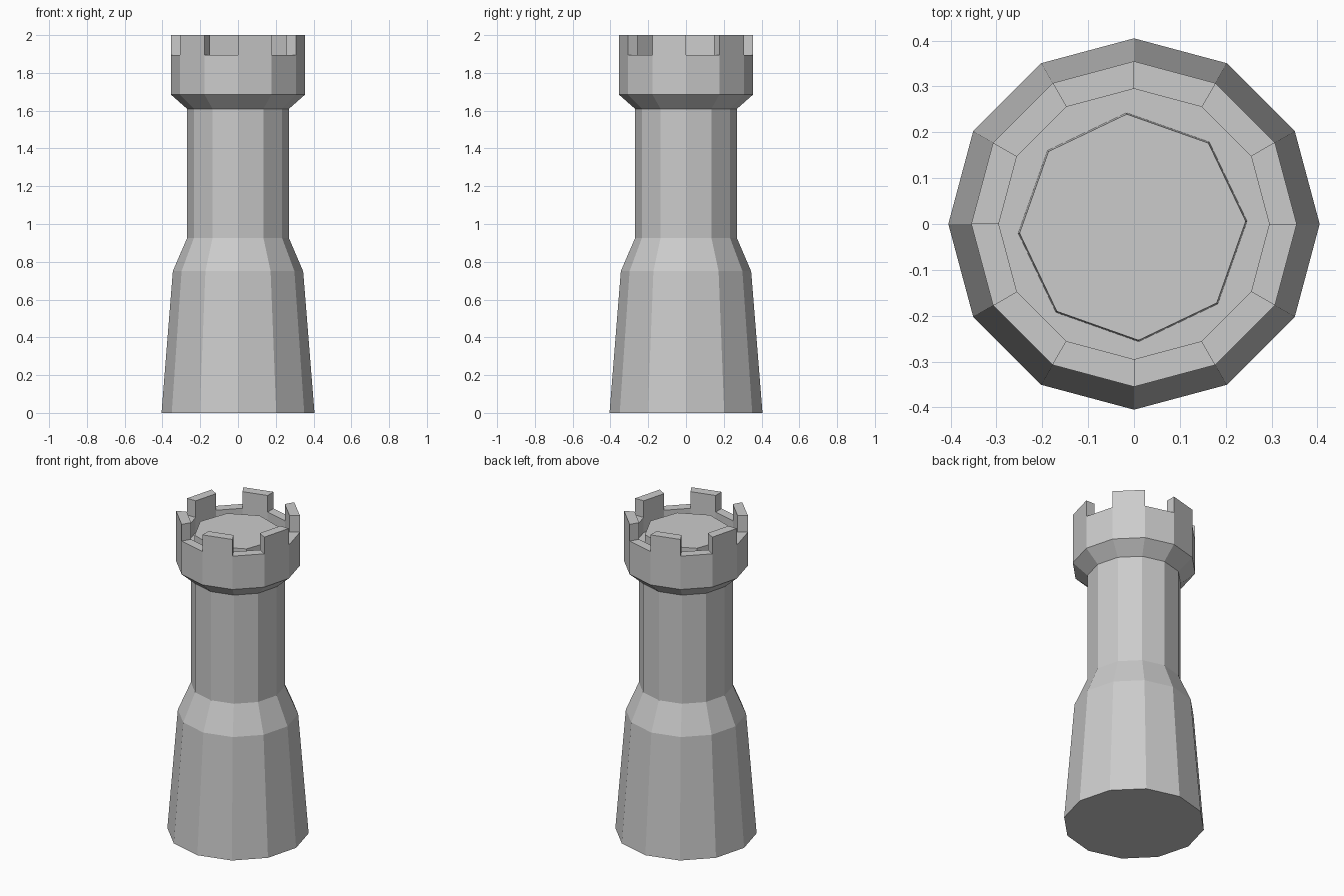
import bpy, bmesh
from math import cos, sin, pi, radians

if "Cube" in bpy.data.objects:
    bpy.data.objects.remove(bpy.data.objects["Cube"])

N = 12


def ring(bm, r, z, n=N, turn=0.0, cx=0.0, cy=0.0):
    return [bm.verts.new((cx + r * cos(2 * pi * i / n + turn),
                          cy + r * sin(2 * pi * i / n + turn), z)) for i in range(n)]


def bridge(bm, a, b):
    n = len(a)
    for i in range(n):
        j = (i + 1) % n
        bm.faces.new((a[i], a[j], b[j], b[i]))


def finish(bm, name):
    bmesh.ops.recalc_face_normals(bm, faces=bm.faces[:])
    mesh = bpy.data.meshes.new(name)
    bm.to_mesh(mesh)
    bm.free()
    obj = bpy.data.objects.new(name, mesh)
    bpy.context.collection.objects.link(obj)
    return obj


# Tower body: twelve-sided profile from the base up to the hollow parapet
profile = [(0.405, 0.0), (0.345, 0.75), (0.27, 0.925), (0.27, 1.61),
           (0.355, 1.685), (0.355, 1.895), (0.295, 1.895), (0.295, 1.80)]
bm = bmesh.new()
rings = [ring(bm, r, z) for r, z in profile]
for a, b in zip(rings, rings[1:]):
    bridge(bm, a, b)
bm.faces.new(rings[0])
bm.faces.new(rings[-1])

# Battlements: raise every second segment of the parapet rim
rim = []
for k in range(1, N, 2):
    pair = (rings[5][k], rings[5][(k + 1) % N], rings[6][(k + 1) % N], rings[6][k])
    rim.append(next(f for f in bm.faces if set(f.verts) == set(pair)))
top = bmesh.ops.extrude_discrete_faces(bm, faces=rim)["faces"]
for f in top:
    for v in f.verts:
        v.co.z = 2.0
# Close the sides between each raised top and the rim below
for f in top:
    for e in f.edges[:]:
        a, b = e.verts
        if len(e.link_faces) == 1:
            low = [min((u for r in (rings[5], rings[6]) for u in r),
                       key=lambda u: (u.co.xy - v.co.xy).length) for v in (a, b)]
            bm.faces.new((a, b, low[1], low[0]))
finish(bm, "tower")

# Raised eight-sided roof platform inside the parapet
bm = bmesh.new()
place = dict(n=8, turn=radians(3), cx=-0.003, cy=-0.007)
low = ring(bm, 0.250, 1.80, **place)
high = ring(bm, 0.247, 1.89, **place)
bridge(bm, low, high)
bm.faces.new(high)
finish(bm, "roof_platform")
